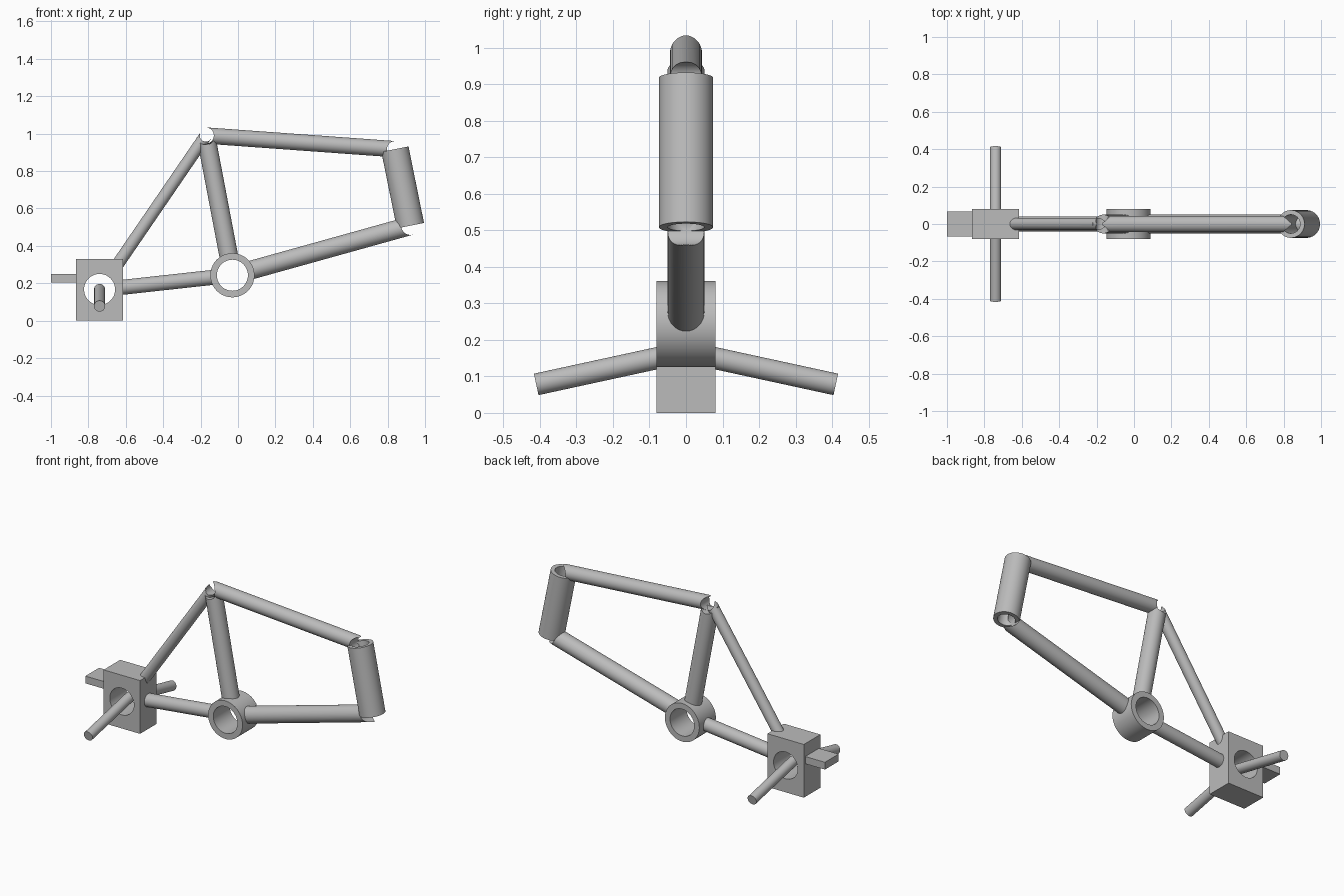
import bpy
from mathutils import Vector

cube = bpy.data.objects.get("Cube")
if cube:
    bpy.data.objects.remove(cube, do_unlink=True)

metal = bpy.data.materials.new("plain_grey_metal")
metal.use_nodes = True
grey = (0.5, 0.5, 0.5, 1)
metal.diffuse_color = grey
metal.node_tree.nodes["Principled BSDF"].inputs["Base Color"].default_value = grey


def rod(name, start, end, radius, sides=48):
    """Solid cylinder running between two points."""
    a, b = Vector(start), Vector(end)
    axis = b - a
    bpy.ops.mesh.primitive_cylinder_add(
        vertices=sides, radius=radius, depth=axis.length, location=(a + b) / 2,
        rotation=axis.to_track_quat('Z', 'Y').to_euler())
    ob = bpy.context.object
    ob.name = name
    ob.data.materials.append(metal)
    return ob


def box(name, low, high):
    """Box between two opposite corners."""
    a, b = Vector(low), Vector(high)
    bpy.ops.mesh.primitive_cube_add(size=1, location=(a + b) / 2)
    ob = bpy.context.object
    ob.name = name
    ob.scale = b - a
    bpy.ops.object.transform_apply(location=False, rotation=False, scale=True)
    ob.data.materials.append(metal)
    return ob


def cut(ob, cutter):
    """Subtract the cutter and discard it."""
    mod = ob.modifiers.new("cut", 'BOOLEAN')
    mod.operation = 'DIFFERENCE'
    mod.solver = 'EXACT'
    mod.object = cutter
    bpy.context.view_layer.update()
    graph = bpy.context.evaluated_depsgraph_get()
    mesh = bpy.data.meshes.new_from_object(ob.evaluated_get(graph))
    ob.modifiers.clear()
    ob.data = mesh
    bpy.data.objects.remove(cutter, do_unlink=True)


def cross_cut(ob, centre, radius):
    """Round cut running sideways through the part."""
    side = Vector((0, 0.3, 0))
    cut(ob, rod("cutter", Vector(centre) - side, Vector(centre) + side, radius))


# Joint centres of the frame
crank = Vector((-0.03, 0, 0.243))
seat = Vector((-0.172, 0, 0.99))
head_top = Vector((0.839, 0, 0.917))
head_low = Vector((0.922, 0, 0.508))
axle = Vector((-0.74, 0, 0.167))
chain_end = Vector((-0.65, 0, 0.175))
stay_end = Vector((-0.65, 0, 0.292))


def from_crank(target):
    return crank + (target - crank).normalized() * 0.102


# Frame tubes, with scooped ends at the joints
tubes = [
    ("top_tube", seat, head_top, 0.0435, (seat, head_top)),
    ("seat_tube", from_crank(seat), seat, 0.05, (seat,)),
    ("down_tube", from_crank(head_low), head_low, 0.05, (head_low,)),
    ("chain_stay", from_crank(chain_end), chain_end, 0.04, ()),
    ("seat_stay", stay_end, seat, 0.033, (seat,)),
]
parts = []
for name, start, end, radius, scoops in tubes:
    tube = rod(name, start, end, radius)
    for centre in scoops:
        cross_cut(tube, centre, radius * 0.985)
    parts.append(tube)

# Hollow head tube
head = rod("head_tube", head_low, head_top, 0.074, 64)
reach = (head_top - head_low) * 0.2
cut(head, rod("cutter", head_low - reach, head_top + reach, 0.05))
parts.append(head)

# Hollow crank shell
half = Vector((0, 0.081, 0))
shell = rod("crank_shell", crank - half, crank + half, 0.118, 64)
cross_cut(shell, crank, 0.083)
parts.append(shell)

# Rear block with axle hole, and its tail tab
block = box("rear_block", (-0.865, -0.081, 0), (-0.615, 0.081, 0.33))
cross_cut(block, axle, 0.083)
parts.append(block)
parts.append(box("rear_tab", (-1, -0.067, 0.205), (-0.864, 0.067, 0.25)))

# Drooping foot pegs
for name, side in (("left_peg", 1), ("right_peg", -1)):
    parts.append(rod(name, axle, (axle.x, side * 0.41, 0.078), 0.03))

# Smooth round sides, sharp rims
for ob in parts:
    bpy.ops.object.select_all(action='DESELECT')
    ob.select_set(True)
    bpy.context.view_layer.objects.active = ob
    bpy.ops.object.shade_smooth_by_angle(angle=0.6)
